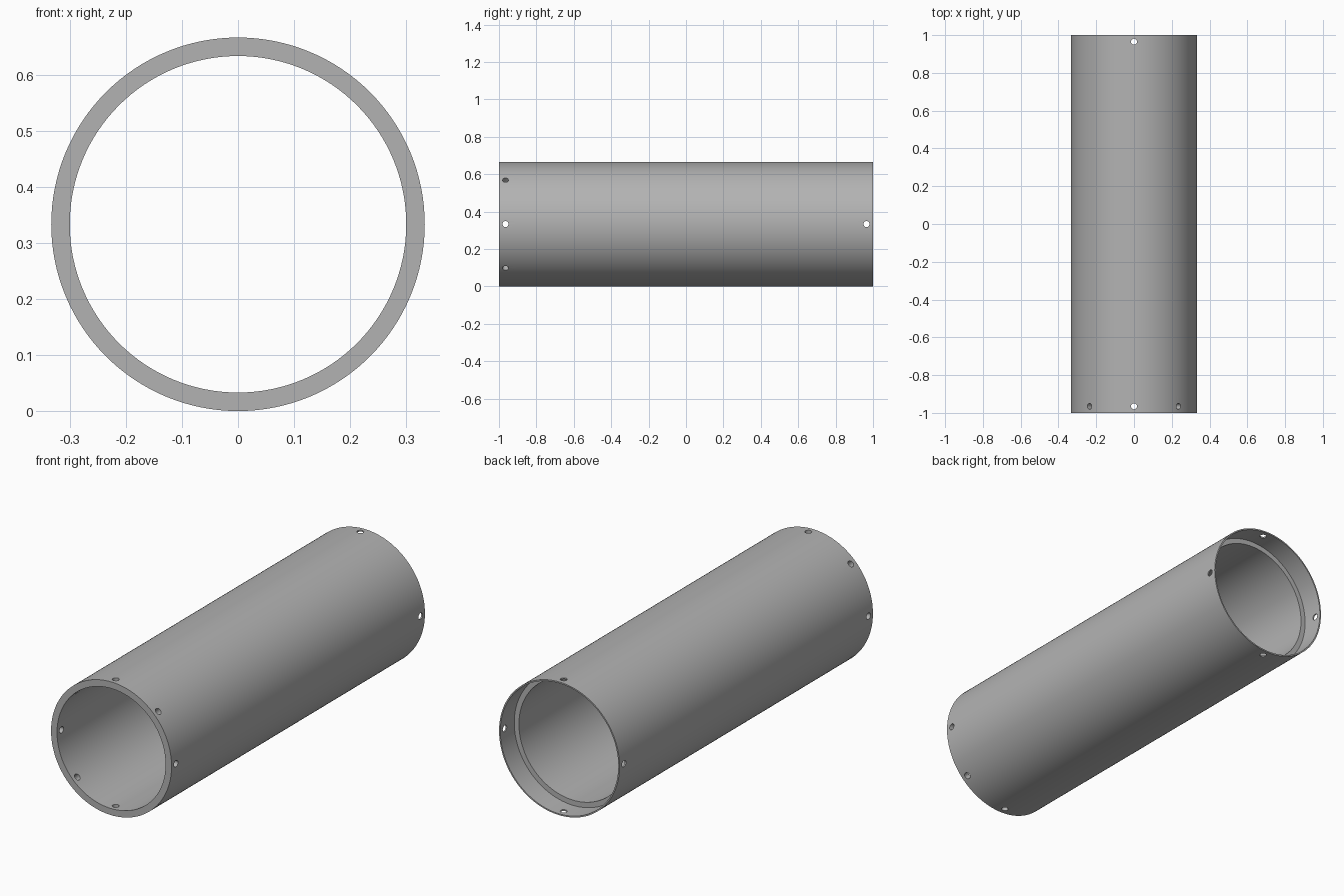
import bpy, bmesh
from math import pi, radians
from mathutils import Matrix, Vector

cube = bpy.data.objects.get("Cube")
if cube:
    bpy.data.objects.remove(cube)

R_OUT, R_IN, R_SOCKET = 0.333, 0.30, 0.326
HALF, SOCKET_DEPTH = 1.0, 0.11
HOLE_R, HOLE_Y = 0.016, 0.965
SEGMENTS = 128

grey = bpy.data.materials.new("grey")
grey.use_nodes = True
colour = (0.45, 0.45, 0.45, 1)
grey.diffuse_color = colour
grey.node_tree.nodes["Principled BSDF"].inputs["Base Color"].default_value = colour


def make_object(name, bm):
    bmesh.ops.recalc_face_normals(bm, faces=bm.faces)
    mesh = bpy.data.meshes.new(name)
    bm.to_mesh(mesh)
    bm.free()
    obj = bpy.data.objects.new(name, mesh)
    bpy.context.collection.objects.link(obj)
    mesh.materials.append(grey)
    return obj


# Tube wall: closed radius / length profile spun round the y axis
ledge = HALF - SOCKET_DEPTH
profile = [(R_OUT, -HALF), (R_OUT, -ledge), (R_OUT, ledge), (R_OUT, HALF),
           (R_SOCKET, HALF), (R_SOCKET, ledge), (R_IN, ledge),
           (R_IN, -ledge), (R_IN, -HALF)]
bm = bmesh.new()
verts = [bm.verts.new((r, y, 0)) for r, y in profile]
edges = [bm.edges.new((verts[i - 1], verts[i])) for i in range(len(verts))]
bmesh.ops.spin(bm, geom=verts + edges, cent=(0, 0, 0), axis=(0, 1, 0),
               angle=2 * pi, steps=SEGMENTS, use_merge=True)
bmesh.ops.remove_doubles(bm, verts=bm.verts, dist=0.0001)
bmesh.ops.translate(bm, verts=bm.verts, vec=(0, 0, R_OUT))
tube = make_object("tube", bm)

# Radial screw holes: eight round the front end, four round the back
bm = bmesh.new()
for count, y in ((8, -HOLE_Y), (4, HOLE_Y)):
    for i in range(count):
        turn = Matrix.Rotation(2 * pi * i / count, 4, 'Y')
        place = (Matrix.Translation((0, y, R_OUT)) @ turn
                 @ Matrix.Translation((0, 0, R_OUT - 0.02)))
        bmesh.ops.create_cone(bm, cap_ends=True, segments=24, radius1=HOLE_R,
                              radius2=HOLE_R, depth=0.14, matrix=place)
cutter = make_object("hole_cutter", bm)
cutter.hide_render = True

cut = tube.modifiers.new("screw_holes", 'BOOLEAN')
cut.operation = 'DIFFERENCE'
cut.solver = 'EXACT'
cut.object = cutter

# Bake the holes, then smooth the round walls and keep the rims crisp
bpy.ops.object.select_all(action='DESELECT')
bpy.context.view_layer.objects.active = tube
tube.select_set(True)
bpy.ops.object.modifier_apply(modifier=cut.name)
bpy.data.objects.remove(cutter)
bpy.ops.object.shade_smooth_by_angle(angle=radians(30))
